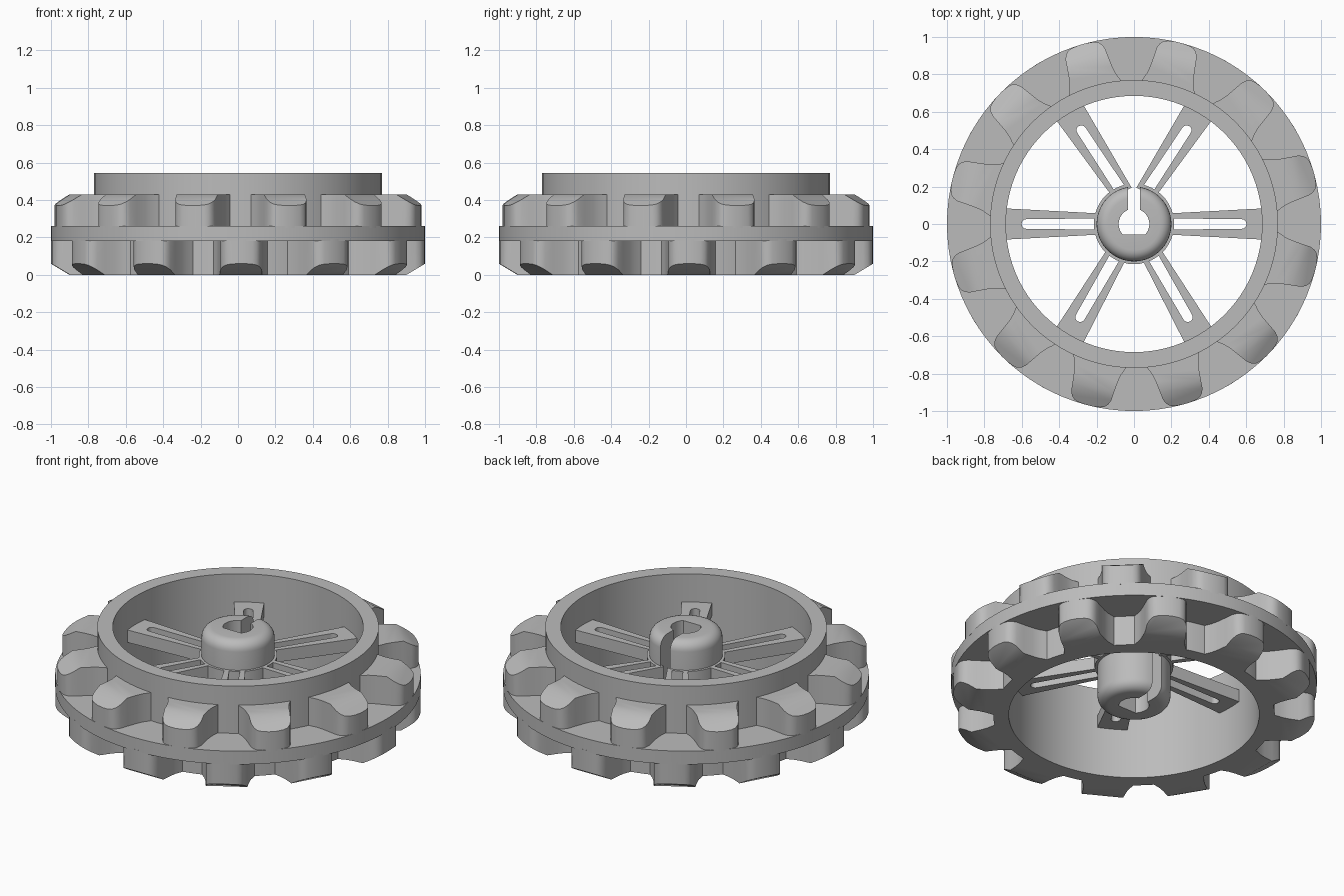
import bpy, bmesh, math
from mathutils import Matrix, Vector

if "Cube" in bpy.data.objects:
    bpy.data.objects.remove(bpy.data.objects["Cube"])

grey = bpy.data.materials.new("plain_grey")
grey.diffuse_color = (0.5, 0.5, 0.5, 1)
grey.use_nodes = True
grey.node_tree.nodes["Principled BSDF"].inputs["Base Color"].default_value = grey.diffuse_color


def finish(name, bm, angle=32):
    bmesh.ops.recalc_face_normals(bm, faces=bm.faces[:])
    me = bpy.data.meshes.new(name)
    bm.to_mesh(me)
    bm.free()
    me.materials.append(grey)
    me.shade_smooth()
    me.set_sharp_from_angle(angle=math.radians(angle))
    ob = bpy.data.objects.new(name, me)
    bpy.context.collection.objects.link(ob)
    return ob


def skin(bm, loops, closed):
    """Bridge equal closed vertex loops; cap the ends if the sweep is open."""
    n = len(loops[0])
    pairs = list(zip(loops, loops[1:] + loops[:1])) if closed else list(zip(loops, loops[1:]))
    for a, b in pairs:
        for i in range(n):
            j = (i + 1) % n
            bm.faces.new((a[i], a[j], b[j], b[i]))
    if not closed:
        bm.faces.new(loops[0])
        bm.faces.new(loops[-1])


# Rim: tall ring with a thin middle flange
RIM = [(.685, 0), (.77, 0), (.77, .18), (1, .18), (1, .26), (.77, .26), (.77, .545), (.685, .545)]
bm = bmesh.new()
SEG = 96
skin(bm, [[bm.verts.new((r * math.cos(a), r * math.sin(a), z)) for r, z in RIM]
          for a in (2 * math.pi * k / SEG for k in range(SEG))], True)
finish("rim_with_flange", bm)

# Lugs: plan outline (distance out, half width), end face chamfered beyond CH
CH = .90
HALF = [(.74, .15), (.775, .138), (.80, .128), (.84, .12), (CH, .114), (.945, .11),
        (.97, .10), (.987, .083), (.995, .06), (1, .02)]
OUTLINE = HALF + [(x, -w) for x, w in reversed(HALF)]


def lug_ring(name, z_in, z_out, first_angle):
    bm = bmesh.new()
    side = 1 if z_out > z_in else -1
    n, c = len(OUTLINE), [p[0] for p in HALF].index(CH)
    for k in range(12):
        rot = Matrix.Rotation(math.radians(first_angle + 30 * k), 3, 'Z')
        inner = [bm.verts.new(rot @ Vector((x, w, z_in))) for x, w in OUTLINE]
        outer = [bm.verts.new(rot @ Vector((x, w, z_out - side * .6 * max(0, x - CH))))
                 for x, w in OUTLINE]
        for i in range(n):
            j = (i + 1) % n
            bm.faces.new((inner[i], inner[j], outer[j], outer[i]))
        bm.faces.new(inner)
        bm.faces.new(outer[:c + 1] + outer[n - 1 - c:])
        bm.faces.new(outer[c:n - c])
    finish(name, bm)


lug_ring("upper_lugs", .25, .43, 16)
lug_ring("lower_lugs", .19, 0, 1)

# Hub: rounded collar, open along a parallel slot, bore with one flat
Z0, Z1, RO, RB, FIL, SLOT = .06, .545, .20, .082, .06, .032
hub_profile = [(RB, Z0)]
hub_profile += [(RO - FIL + FIL * math.sin(t), Z0 + FIL - FIL * math.cos(t))
                for t in (math.pi / 2 * i / 6 for i in range(7))]
hub_profile += [(RO - FIL + FIL * math.cos(t), Z1 - FIL + FIL * math.sin(t))
                for t in (math.pi / 2 * i / 6 for i in range(7))]
hub_profile.append((RB, Z1))
bm = bmesh.new()
loops = []
for k in range(57):
    loop = []
    for r, z in hub_profile:
        gap = math.asin(SLOT / r)
        a = math.pi / 2 + gap + (2 * math.pi - 2 * gap) * k / 56
        x, y = r * math.cos(a), r * math.sin(a)
        if r == RB:
            y = max(y, -.057)
        loop.append(bm.verts.new((x, y, z)))
    loops.append(loop)
skin(bm, loops, False)
finish("slotted_hub", bm)

# Spokes: forked plates; the pair beside the hub slot lean away from it
S0, S1 = .30, .375


def spoke(name, angle, shift):
    tip, base = .70, .175
    w_tip, w_base, slot_end, s = .084, .056, .575, .026

    def lean(x):
        return shift * (tip - x) / (tip - base)
    pts = [(base, w_base), (tip, w_tip), (tip, -w_tip), (base, -w_base), (base, -.03)]
    pts += [(slot_end + s * math.cos(t), s * math.sin(t))
            for t in (-math.pi / 2 + math.pi * i / 8 for i in range(9))]
    pts.append((base, .03))
    rot = Matrix.Rotation(math.radians(angle), 3, 'Z')
    bm = bmesh.new()
    skin(bm, [[bm.verts.new(rot @ Vector((x, y + lean(x), z))) for x, y in pts]
              for z in (S0, S1)], False)
    finish(name, bm)


for i, (angle, shift) in enumerate([(0, 0), (60, .03), (120, -.03), (180, 0), (240, 0), (300, 0)]):
    spoke("spoke_%d" % (i + 1), angle, shift)

# Web: small collar that blends the spokes into the hub, open at the slot
bm = bmesh.new()
loops = []
for k in range(41):
    loop = []
    for r, z in [(.18, S0), (.215, S0), (.215, S1), (.18, S1)]:
        gap = math.asin(SLOT / r)
        a = math.pi / 2 + gap + (2 * math.pi - 2 * gap) * k / 40
        loop.append(bm.verts.new((r * math.cos(a), r * math.sin(a), z)))
    loops.append(loop)
skin(bm, loops, False)
finish("hub_web", bm)
